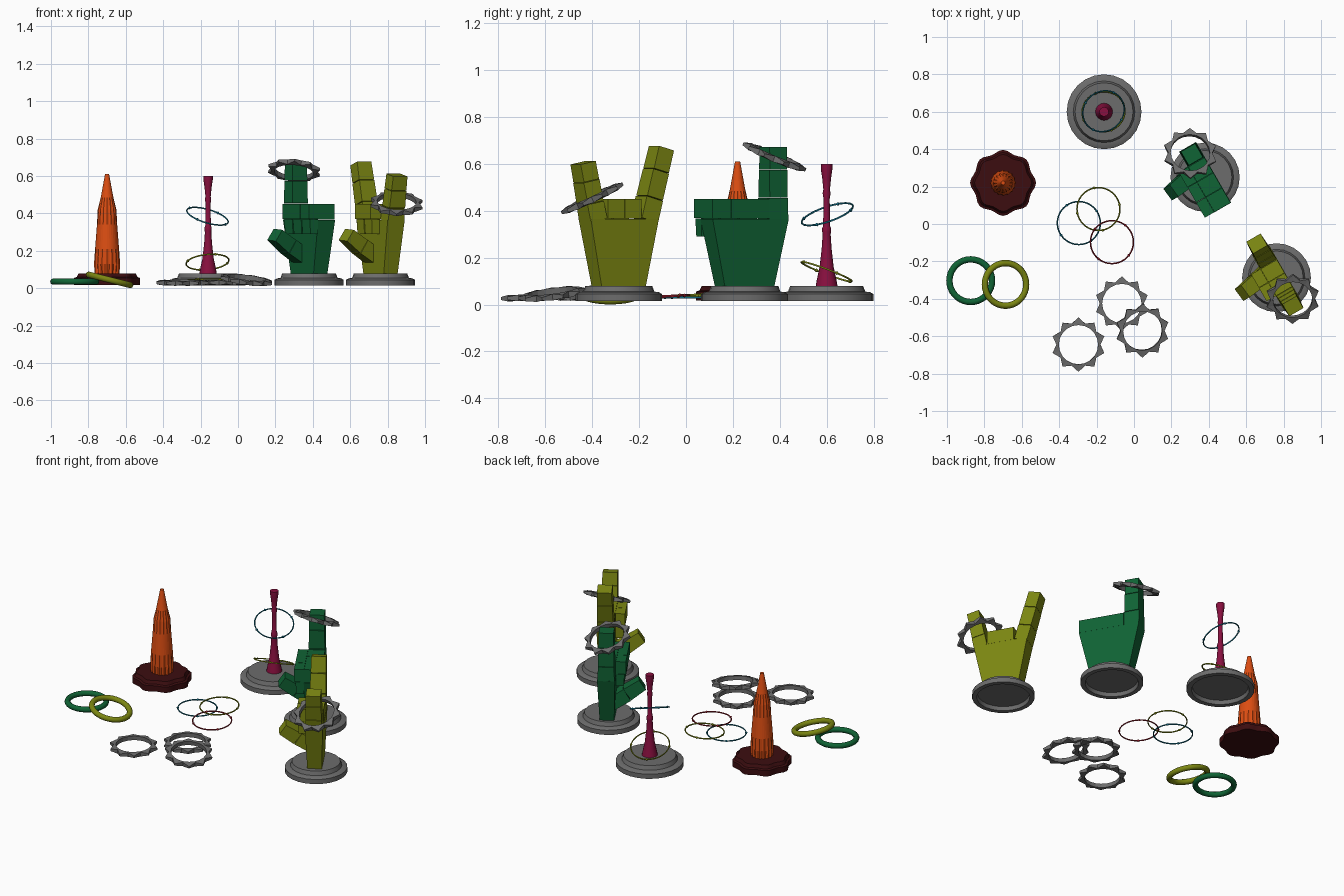
import bpy, bmesh, math
from math import sin, cos, pi
from mathutils import Vector, Matrix

cube = bpy.data.objects.get("Cube")
if cube:
    bpy.data.objects.remove(cube, do_unlink=True)


def material(name, rgb):
    m = bpy.data.materials.new(name)
    m.use_nodes = True
    m.diffuse_color = (*rgb, 1)
    m.node_tree.nodes["Principled BSDF"].inputs["Base Color"].default_value = (*rgb, 1)
    return m


GREEN = material("green", (.005, .125, .035))
OLIVE = material("olive", (.2, .24, .006))
ORANGE = material("orange", (.72, .075, .006))
MAROON = material("maroon", (.045, .004, .005))
MAGENTA = material("magenta", (.25, .005, .05))
GREY = material("grey", (.15, .15, .15))
BLUE = material("blue", (.006, .15, .23))
RED = material("red", (.27, .01, .02))


def finish(bm, name, mat, matrix=Matrix(), smooth=None):
    bmesh.ops.recalc_face_normals(bm, faces=bm.faces)
    mesh = bpy.data.meshes.new(name)
    bm.to_mesh(mesh)
    bm.free()
    mesh.materials.append(mat)
    obj = bpy.data.objects.new(name, mesh)
    bpy.context.collection.objects.link(obj)
    obj.matrix_world = matrix
    if smooth:
        bpy.ops.object.select_all(action='DESELECT')
        obj.select_set(True)
        bpy.context.view_layer.objects.active = obj
        bpy.ops.object.shade_smooth_by_angle(angle=math.radians(smooth))
    return obj


def lathe(bm, profile, segs, closed=False, ripple=lambda row, k: 1):
    """Spin (radius, height) points about z; closed joins last row to first."""
    rows = []
    for j, (r, z) in enumerate(profile):
        row = []
        for k in range(segs):
            a, q = 2 * pi * k / segs, r * ripple(j, k)
            row.append(bm.verts.new((q * cos(a), q * sin(a), z)))
        rows.append(row)
    pairs = list(zip(rows, rows[1:]))
    if closed:
        pairs.append((rows[-1], rows[0]))
    else:
        bm.faces.new(rows[0])
        bm.faces.new(rows[-1])
    for low, high in pairs:
        for k in range(segs):
            n = (k + 1) % segs
            bm.faces.new((low[k], low[n], high[n], high[k]))


def tilted(loc, slope):
    """Placement on a plane rising by slope along x and y."""
    normal = Vector((-slope[0], -slope[1], 1))
    turn = Vector((0, 0, 1)).rotation_difference(normal)
    return Matrix.Translation(loc) @ turn.to_matrix().to_4x4()


# Round stands with a hollow underside
def stand(name, x, y, s):
    bm = bmesh.new()
    lathe(bm, [(.165 * s, .04), (.17 * s, .015), (.2 * s, .015), (.2 * s, .045),
               (.185 * s, .053), (.165 * s, .055), (.155 * s, .08)], 24)
    finish(bm, name, GREY, Matrix.Translation((x, y, 0)), 30)


# Rings
def torus_ring(name, loc, slope, mat):
    bm = bmesh.new()
    lathe(bm, [(.114 + .017 * cos(t * pi / 5), .017 * sin(t * pi / 5)) for t in range(10)], 36, True)
    finish(bm, name, mat, tilted(loc, slope), 50)


def beaded_ring(name, loc, slope, mat, spin=0):
    bm = bmesh.new()
    lathe(bm, [(.115 + .004 * cos(t * pi / 3), .004 * sin(t * pi / 3)) for t in range(6)], 40, True)
    for k in range(4):
        a = spin + k * pi / 2
        bmesh.ops.create_icosphere(bm, subdivisions=1, radius=.008,
                                   matrix=Matrix.Translation((.115 * cos(a), .115 * sin(a), 0)))
    finish(bm, name, mat, tilted(loc, slope), 60)


def spiked_ring(name, loc, slope):
    bm = bmesh.new()
    lathe(bm, [(.105, -.013), (.118, -.014), (.118, .014), (.105, .013)], 20, True,
          lambda j, k: 1.23 if j in (1, 2) and k % 2 else 1)
    for v in bm.verts:                       # sharpen the spike tips
        if v.co.xy.length > .13:
            v.co.z *= .45
    finish(bm, name, GREY, tilted(loc, slope))


# Hand blocks: tapered boxes, start and end given as centre and (width, depth)
def block(bm, start, end, size0, size1, side=Vector((1, 0, 0))):
    start, end = Vector(start), Vector(end)
    axis = (end - start).normalized()
    u = (side - axis * side.dot(axis)).normalized()
    v = axis.cross(u)
    loops = []
    for c, (w, d) in ((start, size0), (end, size1)):
        loops.append([bm.verts.new(c + u * (w * i / 2) + v * (d * j / 2))
                      for i, j in ((-1, -1), (1, -1), (1, 1), (-1, 1))])
    low, high = loops
    bm.faces.new(low)
    bm.faces.new(high)
    for k in range(4):
        n = (k + 1) % 4
        bm.faces.new((low[k], low[n], high[n], high[k]))


def hand(name, loc, mat, width, raised):
    place = Matrix.Translation(loc) @ Matrix.Rotation(-pi / 3, 4, 'Z')
    bm = bmesh.new()
    block(bm, (0, 0, .07), (0, 0, .365), (width * .64, .085), (width, .105))
    finish(bm, name + "_palm", mat, place)
    step = width / 4
    for i, finger in enumerate(("index", "middle", "ring", "little")):
        x = (i - 1.5) * step
        bm = bmesh.new()
        w = step * .98
        if finger in raised:
            # Straight finger in three sections, leaning by its own amount
            lean, top = raised[finger]
            p = Vector((x, 0, .36))
            direction = Vector((lean, 0, top - .36))
            for a, b, s in ((0, .3, 1), (.31, .68, .96), (.69, 1, .92)):
                block(bm, p + direction * a, p + direction * b, (w * s, .1 * s), (w * s, .095 * s))
        else:
            # Knuckle section, then the folded part in front of the palm
            block(bm, (x, 0, .367), (x, 0, .45), (w, .1), (w, .1))
            block(bm, (x, -.08, .45), (x, -.08, .37), (w, .058), (w, .058))
            block(bm, (x, -.076, .367), (x, -.074, .29), (w * .95, .05), (w * .9, .045))
        finish(bm, f"{name}_{finger}_finger", mat, place)
    bm = bmesh.new()
    block(bm, (-.05, -.02, .17), (-.035, -.11, .225), (.1, .08), (.09, .085))
    block(bm, (-.034, -.112, .226), (-.02, -.2, .285), (.088, .083), (.078, .072))
    finish(bm, name + "_thumb", mat, place)


stand("green_hand_stand", .38, .25, .925)
hand("green_hand", (.38, .25, 0), GREEN, .375, {"index": (0, .673)})
spiked_ring("green_hand_ring", (.30, .377, .63), (-.08, -.42))

stand("olive_hand_stand", .762, -.287, .92)
hand("olive_hand", (.762, -.287, 0), OLIVE, .335, {"index": (-.085, .667), "little": (.05, .605)})
spiked_ring("olive_hand_ring", (.848, -.4, .453), (-.05, .47))

# Loose spiked rings
spiked_ring("loose_spiked_ring_back", (-.065, -.425, .03), (0, 0))
spiked_ring("loose_spiked_ring_left", (-.297, -.645, .03), (0, .03))
spiked_ring("loose_spiked_ring_right", (.045, -.57, .045), (-.12, .13))

# Slender pole on its stand
stand("pole_stand", -.16, .6, 1)
bm = bmesh.new()
lathe(bm, [(.047, .075), (.043, .1), (.03, .16), (.021, .24), (.017, .3), (.019, .31),
           (.019, .325), (.015, .335), (.013, .45), (.017, .475), (.014, .49),
           (.019, .54), (.025, .58), (.025, .6)], 16)
finish(bm, "pole", MAGENTA, Matrix.Translation((-.16, .6, 0)), 30)
beaded_ring("pole_blue_ring", (-.163, .603, .385), (-.3, .34), BLUE, 1.1)
beaded_ring("pole_olive_ring", (-.163, .6, .14), (.1, -.38), OLIVE, .4)

# Loose beaded rings
beaded_ring("loose_blue_ring", (-.295, .005, .03), (0, 0), BLUE, .6)
beaded_ring("loose_olive_ring", (-.19, .08, .042), (.03, .06), OLIVE, .2)
beaded_ring("loose_red_ring", (-.118, -.097, .034), (-.02, .06), RED, .9)

# Fluted cone on a scalloped foot
spot = Matrix.Translation((-.7, .22, 0))
bm = bmesh.new()
lathe(bm, [(.168, .018), (.168, .055), (.155, .06), (.145, .08)], 48,
      ripple=lambda j, k: 1 + .05 * cos(k * pi / 3))
finish(bm, "cone_foot", MAROON, spot, 30)
bm = bmesh.new()
lathe(bm, [(.066, .075), (.07, .13), (.064, .21), (.054, .34), (.05, .42), (.034, .485),
           (.031, .5), (.011, .61)], 32,
      ripple=lambda j, k: .88 if k % 2 and j in (0, 1, 4) else 1)
finish(bm, "cone_body", ORANGE, spot)

# Loose thick rings
torus_ring("green_torus_ring", (-.873, -.303, .035), (0, 0), GREEN)
torus_ring("olive_torus_ring", (-.687, -.323, .045), (-.25, 0), OLIVE)
